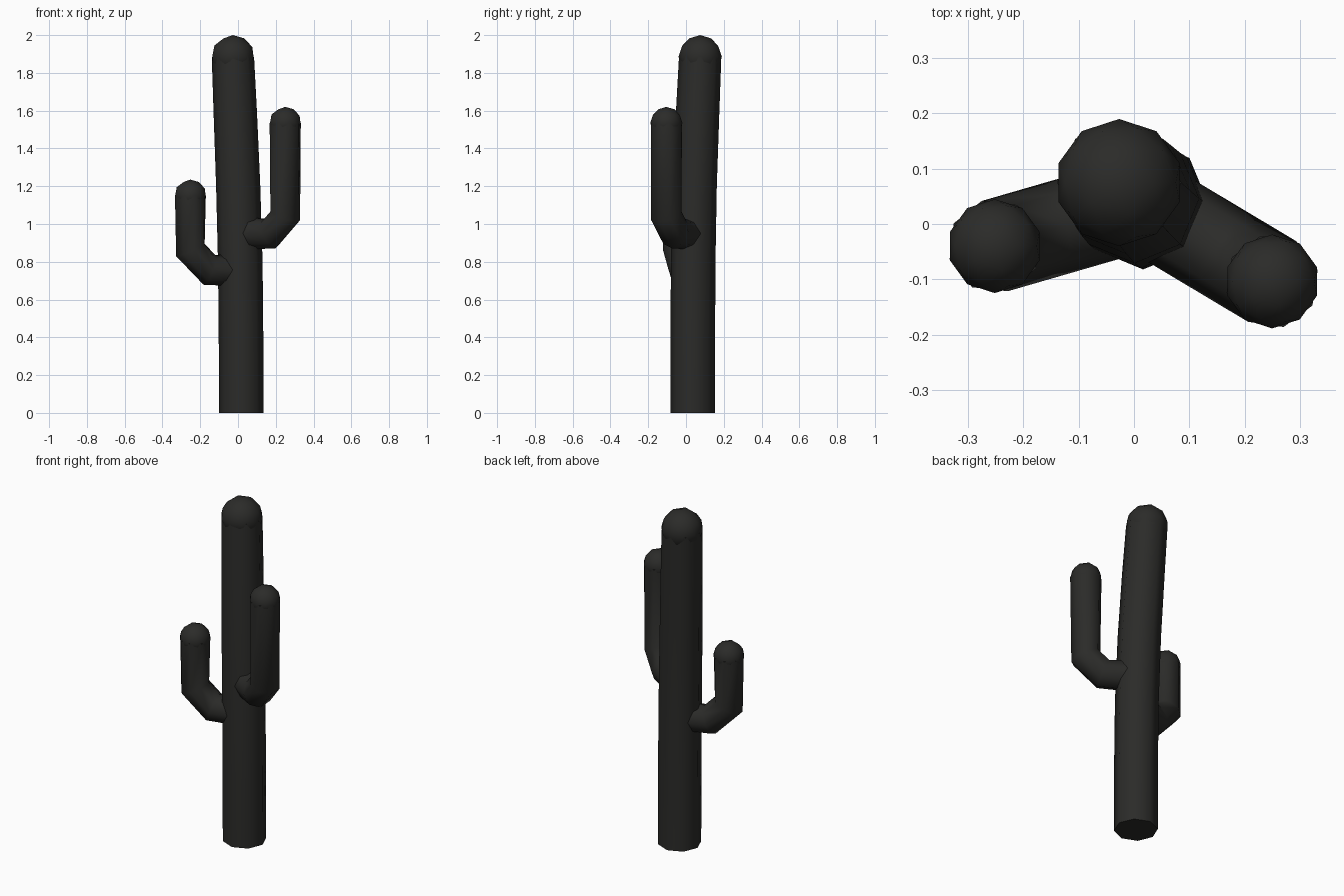
import bpy, bmesh
from math import cos, sin, pi
from mathutils import Vector

if "Cube" in bpy.data.objects:
    bpy.data.objects.remove(bpy.data.objects["Cube"])

mat = bpy.data.materials.new("dark_plant")
mat.diffuse_color = (0.024, 0.024, 0.022, 1)
mat.use_nodes = True
mat.node_tree.nodes["Principled BSDF"].inputs["Base Color"].default_value = mat.diffuse_color


def finish(name, bm):
    bmesh.ops.recalc_face_normals(bm, faces=bm.faces)
    me = bpy.data.meshes.new(name)
    bm.to_mesh(me)
    bm.free()
    me.materials.append(mat)
    for p in me.polygons:
        p.use_smooth = True
    ob = bpy.data.objects.new(name, me)
    bpy.context.collection.objects.link(ob)
    bpy.context.view_layer.objects.active = ob
    for o in bpy.context.selected_objects:
        o.select_set(False)
    ob.select_set(True)
    bpy.ops.object.shade_smooth_by_angle(angle=pi / 3.5)
    return ob


def tube(name, pts, radii, side, n=8):
    """Sweep an n-sided ring along pts; side is perpendicular to the bend plane."""
    bm = bmesh.new()
    pts = [Vector(p) for p in pts]
    side = Vector(side).normalized()
    rings = []
    for i, p in enumerate(pts):
        t = Vector((0, 0, 0))
        if i > 0:
            t += (p - pts[i - 1]).normalized()
        if i < len(pts) - 1:
            t += (pts[i + 1] - p).normalized()
        other = t.normalized().cross(side).normalized()
        if name == "trunk" and i == 0:
            other = Vector((0, 1, 0))
        rings.append([bm.verts.new(p + radii[i] * (cos(2 * pi * k / n) * side
                      + sin(2 * pi * k / n) * other)) for k in range(n)])
    for a, b in zip(rings, rings[1:]):
        for k in range(n):
            bm.faces.new((a[k], a[(k + 1) % n], b[(k + 1) % n], b[k]))
    bm.faces.new(rings[0])
    bm.faces.new(rings[-1])
    return finish(name, bm)


def dome(name, centre, r):
    bm = bmesh.new()
    bmesh.ops.create_icosphere(bm, subdivisions=2, radius=r)
    bmesh.ops.translate(bm, verts=bm.verts, vec=centre)
    return finish(name, bm)


# Trunk, leaning gently towards the top
trunk = [(0.017, 0.036, 0), (0.016, 0.036, 0.4), (0.012, 0.038, 0.8),
         (0.001, 0.046, 1.2), (-0.014, 0.061, 1.58), (-0.027, 0.075, 1.885)]
tube("trunk", trunk, [0.118, 0.118, 0.118, 0.117, 0.115, 0.112], (1, 0, 0))
dome("trunk_tip", trunk[-1], 0.115)

# Two arms: out from the trunk, up at 45 degrees, then vertical
for name, end, z, top, run in (("right_arm", (0.25, -0.104), 0.95, 1.535, 0.093),
                               ("left_arm", (-0.252, -0.04), 0.757, 1.15, 0.105)):
    root = Vector((0.014, 0.037, z))
    tip = Vector((end[0], end[1], top))
    out = Vector((tip.x - root.x, tip.y - root.y, 0)).normalized()
    elbow = Vector((tip.x, tip.y, z + run))
    bend = Vector((tip.x, tip.y, z)) - out * run
    start = root + out * 0.05
    tube(name, [start, bend, elbow, tip], [0.085] * 4, (-out.y, out.x, 0))
    dome(name + "_tip", tip, 0.085)
